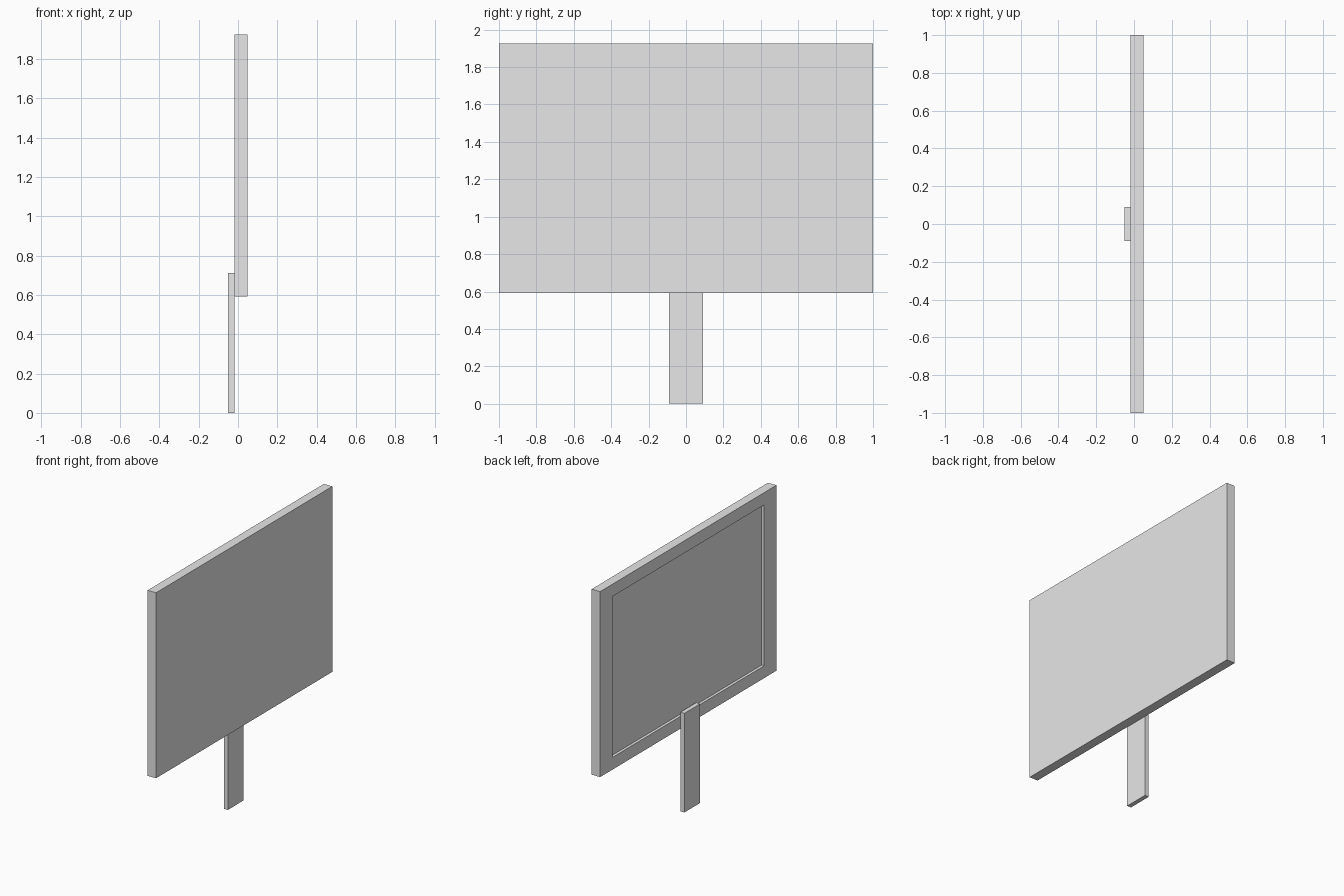
import bpy
import bmesh
from mathutils import Vector

old = bpy.data.objects.get("Cube")
if old:
    bpy.data.objects.remove(old, do_unlink=True)

GREY = (0.8, 0.8, 0.8, 1.0)
grey = bpy.data.materials.new("light_grey")
grey.use_nodes = True
grey.diffuse_color = GREY
grey.node_tree.nodes["Principled BSDF"].inputs["Base Color"].default_value = GREY


def box(name, low, high):
    """Flat-shaded box between two opposite corners."""
    low, high = Vector(low), Vector(high)
    mesh = bpy.data.meshes.new(name)
    bm = bmesh.new()
    bmesh.ops.create_cube(bm, size=1)
    bmesh.ops.scale(bm, vec=high - low, verts=bm.verts)
    bmesh.ops.translate(bm, vec=(low + high) / 2, verts=bm.verts)
    bm.to_mesh(mesh)
    bm.free()
    mesh.materials.append(grey)
    obj = bpy.data.objects.new(name, mesh)
    bpy.context.collection.objects.link(obj)
    return obj


def recess(obj, border_y, border_z, depth):
    """Sink a framed panel into the -x face."""
    bm = bmesh.new()
    bm.from_mesh(obj.data)
    face = min(bm.faces, key=lambda f: f.calc_center_median().x)
    centre = face.calc_center_median()
    # frame border
    bmesh.ops.inset_region(bm, faces=[face], thickness=border_z)
    for v in face.verts:
        v.co.y -= (border_y - border_z) * (1 if v.co.y > centre.y else -1)
    # recess walls and floor
    bmesh.ops.inset_region(bm, faces=[face], thickness=0)
    for v in face.verts:
        v.co.x += depth
    bm.to_mesh(obj.data)
    bm.free()


# Sign board with a sunken panel on its back
board = box("sign_board", (-0.018, -1, 0.593), (0.049, 1, 1.925))
recess(board, 0.175, 0.125, 0.02)

# Flat post fixed to the back of the board
box("post", (-0.05, -0.09, 0), (-0.018, 0.09, 0.712))
